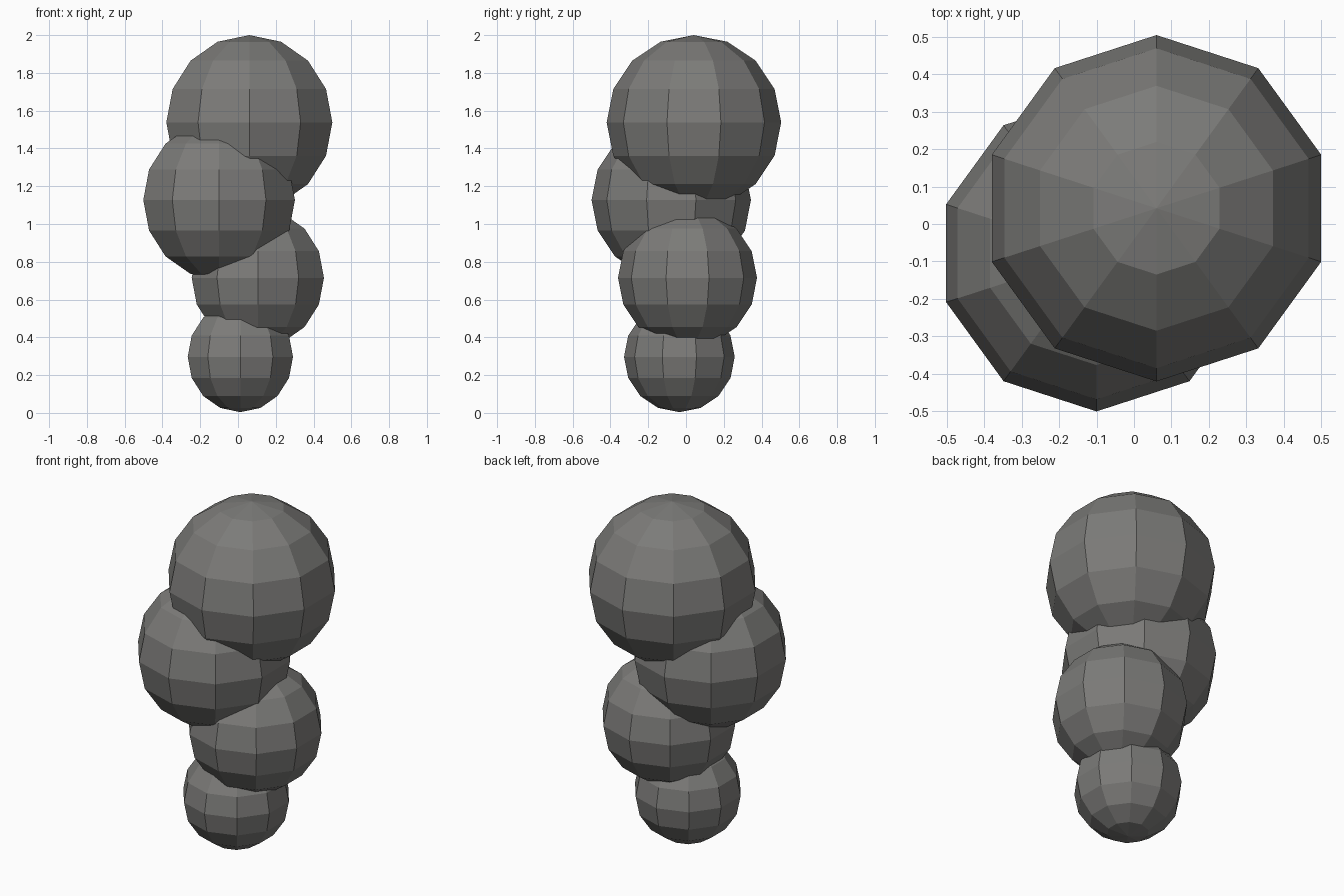
import bpy

if "Cube" in bpy.data.objects:
    bpy.data.objects.remove(bpy.data.objects["Cube"])

# Single stone grey
stone = bpy.data.materials.new("stone_grey")
stone.diffuse_color = (0.2, 0.198, 0.19, 1.0)
stone.use_nodes = True
stone.node_tree.nodes["Principled BSDF"].inputs["Base Color"].default_value = stone.diffuse_color


def boulder(name, center, radius):
    """Flat-faced ball: 10 segments, 8 rings, corners on the y axis."""
    bpy.ops.mesh.primitive_uv_sphere_add(
        segments=10, ring_count=8, radius=radius, location=center)
    ob = bpy.context.object
    ob.name = name
    ob.data.materials.append(stone)
    bpy.ops.object.shade_flat()


# Stack of four stones, growing toward the top
boulder("bottom_stone", (0.0125, -0.035, 0.297), 0.293)
boulder("lower_stone", (0.105, 0.008, 0.715), 0.368)
boulder("upper_stone", (-0.10, -0.078, 1.127), 0.422)
boulder("top_stone", (0.06, 0.042, 1.538), 0.462)
